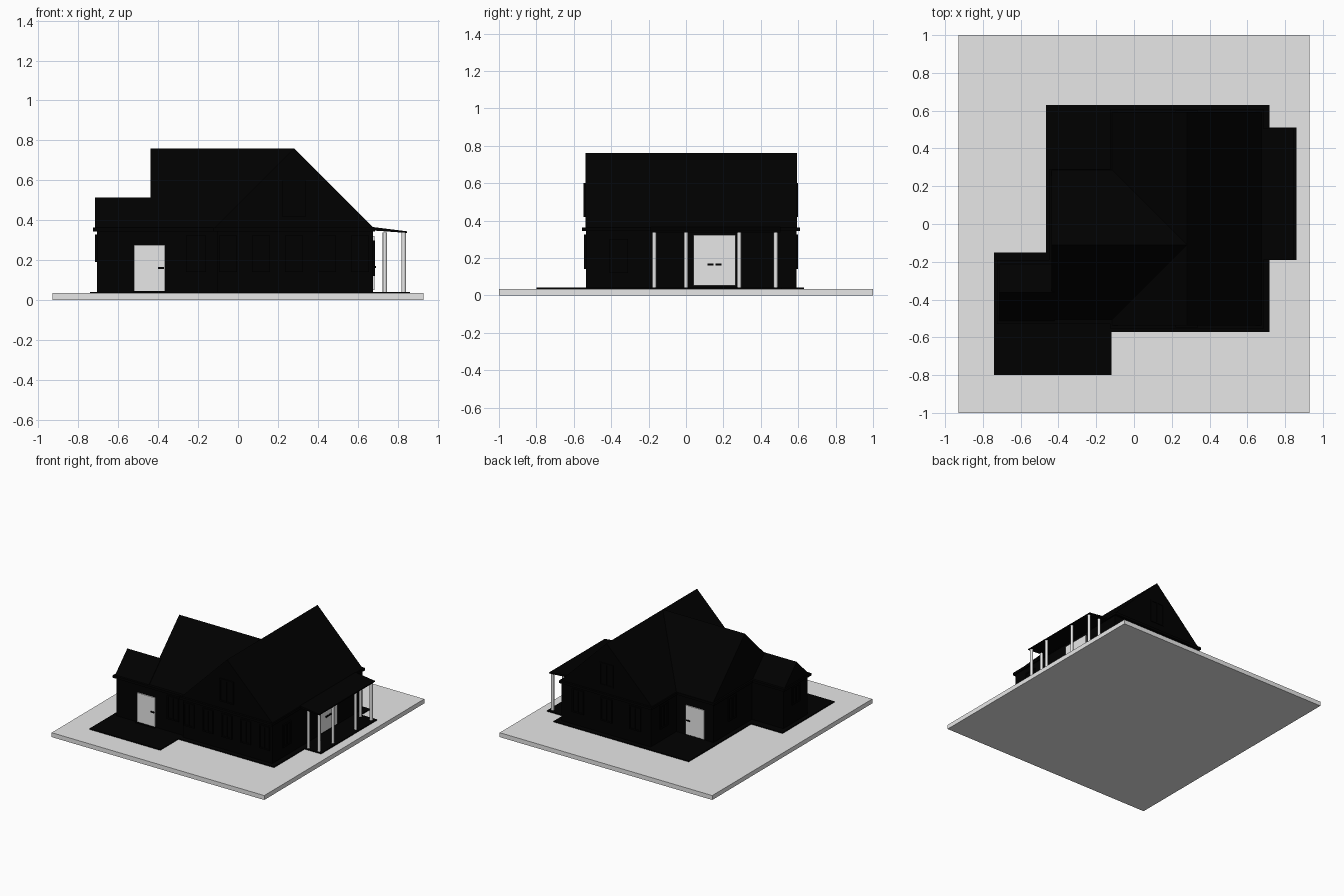
import bpy, bmesh

cube = bpy.data.objects.get("Cube")
if cube:
    bpy.data.objects.remove(cube, do_unlink=True)


def material(name, value):
    m = bpy.data.materials.new(name)
    m.use_nodes = True
    colour = (value, value, value, 1)
    m.diffuse_color = colour
    m.node_tree.nodes["Principled BSDF"].inputs["Base Color"].default_value = colour
    return m


black = material("black", 0.0)
grey = material("light grey", 0.8)


def finish(name, bm, mat):
    bmesh.ops.recalc_face_normals(bm, faces=bm.faces)
    mesh = bpy.data.meshes.new(name)
    bm.to_mesh(mesh)
    bm.free()
    mesh.materials.append(mat)
    ob = bpy.data.objects.new(name, mesh)
    bpy.context.collection.objects.link(ob)
    return ob


def box(name, xs, ys, zs, mat=black):
    bm = bmesh.new()
    bmesh.ops.create_cube(bm, size=1)
    for v in bm.verts:
        for i, (lo, hi) in enumerate((xs, ys, zs)):
            v.co[i] = lo if v.co[i] < 0 else hi
    return finish(name, bm, mat)


def prism(name, profile, axis, start, end, mat=black):
    """Extrude a (side, height) profile along x or y."""
    bm = bmesh.new()
    def place(a, z, t):
        return (t, a, z) if axis == "x" else (a, t, z)
    face = bm.faces.new([bm.verts.new(place(a, z, start)) for a, z in profile])
    out = bmesh.ops.extrude_face_region(bm, geom=[face])
    for v in out["geom"]:
        if isinstance(v, bmesh.types.BMVert):
            v.co["xy".index(axis)] = end
    return finish(name, bm, mat)


EAVE, FLOOR, SLAB = 0.36, 0.042, 0.035


def gable_roof(name, axis, centre, half, start, end):
    profile = [(centre - half, EAVE), (centre + half, EAVE), (centre, EAVE + half)]
    prism(name, profile, axis, start, end)


# Ground slab and floor plates
box("ground_slab", (-0.93, 0.93), (-1, 1), (0, SLAB), grey)
for name, xs, ys in (
    ("main_floor", (-0.465, 0.717), (-0.573, 0.63)),
    ("entrance_terrace", (-0.74, -0.12), (-0.8, -0.15)),
    ("porch_floor", (0.7, 0.86), (-0.19, 0.51)),
):
    box(name, xs, ys, (SLAB - 0.005, FLOOR))

# Walls with a projecting eave band around each block
for name, xs, ys in (
    ("main", (-0.105, 0.675), (-0.535, 0.59)),
    ("wing", (-0.43, 0.2), (-0.51, 0.27)),
    ("annex", (-0.705, -0.4), (-0.51, -0.21)),
):
    box(name + "_walls", xs, ys, (SLAB, EAVE))
    grow = 0.02
    box(name + "_eave_band", (xs[0] - grow, xs[1] + grow / 2),
        (ys[0] - grow, ys[1] + grow), (0.345, 0.364))

# Roofs
gable_roof("main_roof", "y", 0.28, 0.4, -0.538, 0.594)
gable_roof("wing_roof", "x", -0.11, 0.4, -0.437, 0.28)
gable_roof("annex_roof", "x", -0.362, 0.155, -0.715, -0.42)
prism("porch_roof", [(0.66, 0.35), (0.845, 0.337), (0.845, 0.345), (0.66, 0.368)],
      "y", -0.19, 0.505)

# Porch columns
for x, y in ((0.735, -0.17), (0.83, -0.17), (0.83, 0),
             (0.83, 0.285), (0.735, 0.48), (0.83, 0.48)):
    bm = bmesh.new()
    bmesh.ops.create_cone(bm, cap_ends=True, segments=16, radius1=0.011,
                          radius2=0.011, depth=0.298)
    bmesh.ops.translate(bm, verts=bm.verts, vec=(x, y, 0.191))
    finish("porch_column", bm, grey)

# Doors and handles
box("front_door", (-0.52, -0.365), (-0.518, -0.505), (0.047, 0.277), grey)
box("front_door_step", (-0.525, -0.36), (-0.53, -0.5), (FLOOR, 0.047))
box("front_door_handle", (-0.4, -0.37), (-0.525, -0.515), (0.156, 0.165))
box("back_door", (-0.35, -0.19), (0.265, 0.278), (0.047, 0.277), grey)
box("back_door_handle", (-0.23, -0.2), (0.275, 0.285), (0.156, 0.165))
for y in (0.04, 0.153):
    box("porch_door", (0.67, 0.684), (y, y + 0.112), (0.052, 0.322), grey)
for y in (0.115, 0.157):
    box("porch_door_handle", (0.682, 0.692), (y, y + 0.033), (0.16, 0.17))


# Windows: a pane with a raised frame
def window(facing, wall, centre, zs, half=0.05):
    sign = -1 if facing[0] == "-" else 1

    def plate(name, a, b, z0, z1, depth):
        span = sorted((wall - sign * 0.005, wall + sign * depth))
        if facing[1] == "x":
            box(name, span, (a, b), (z0, z1))
        else:
            box(name, (a, b), span, (z0, z1))

    a, b, bar = centre - half, centre + half, 0.01
    plate("window_pane", a, b, *zs, 0.004)
    for x0 in (a, b - bar, centre - bar / 2):
        plate("window_upright", x0, x0 + bar, *zs, 0.01)
    for z0 in (zs[0], zs[1] - bar):
        plate("window_rail", a, b, z0, z0 + bar, 0.01)


LOW, HIGH = (0.14, 0.325), (0.42, 0.6)
for x in (-0.05, 0.115, 0.28, 0.445, 0.61):
    window("-y", -0.535, x, LOW, 0.045)
for x in (0.03, 0.28, 0.53):
    window("+y", 0.59, x, LOW)
window("-y", -0.538, 0.28, HIGH, 0.06)
window("+y", 0.59, 0.28, HIGH, 0.06)
window("-y", -0.51, -0.21, LOW)
window("-x", -0.705, -0.36, (0.19, 0.33))
window("-x", -0.43, 0.04, LOW)
window("-x", -0.105, 0.43, LOW)
window("+x", 0.675, -0.36, (0.12, 0.3))
